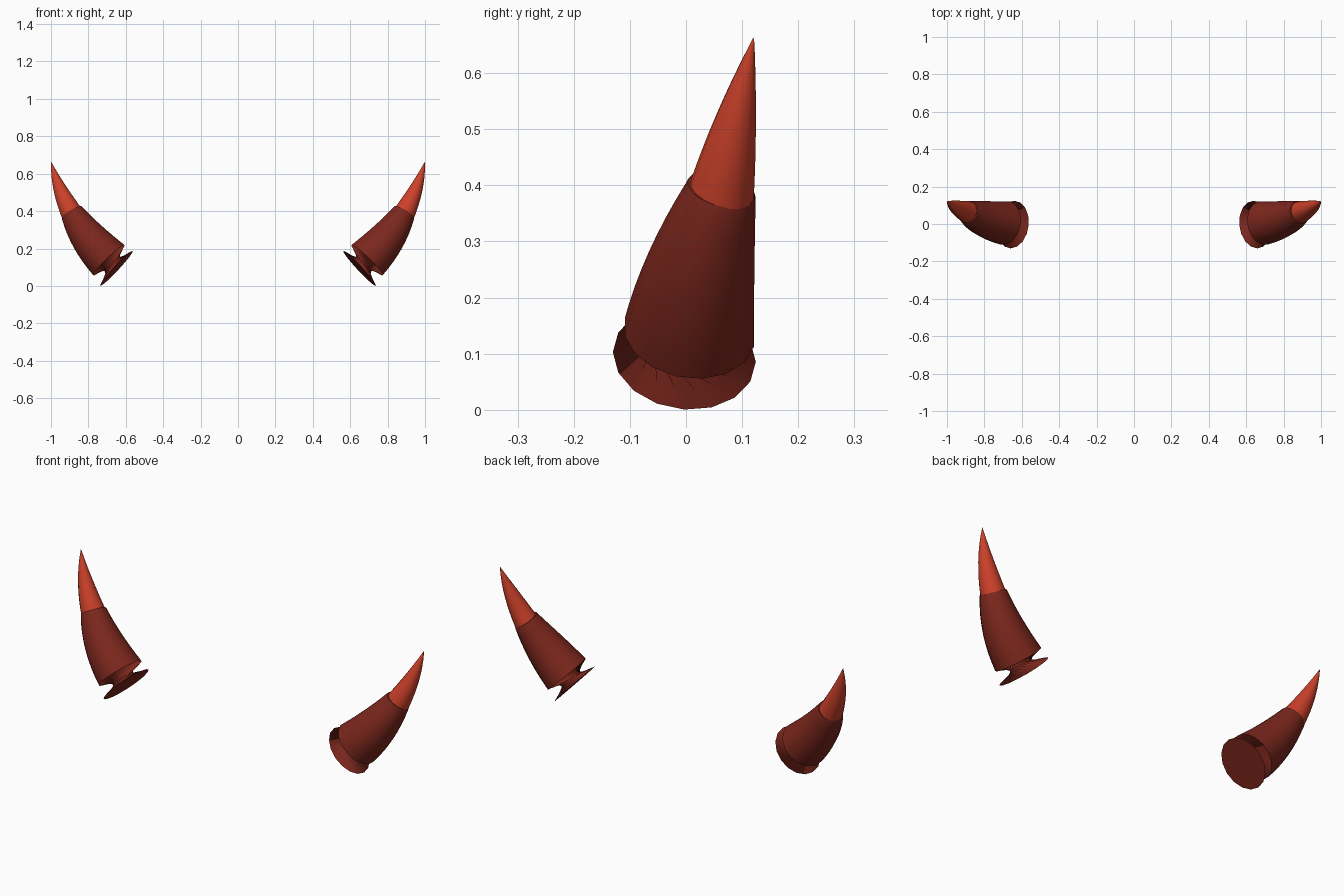
import bpy, bmesh, math
from mathutils import Vector

if "Cube" in bpy.data.objects:
    bpy.data.objects.remove(bpy.data.objects["Cube"])

SIDES = 16


def material(name, rgb):
    m = bpy.data.materials.new(name)
    m.diffuse_color = (*rgb, 1)
    m.use_nodes = True
    m.node_tree.nodes["Principled BSDF"].inputs["Base Color"].default_value = m.diffuse_color
    return m


def ring_points(center, normal, radius, twist=0):
    """Circle around center, facing along normal, turned by twist sides."""
    n = Vector(normal).normalized()
    v = Vector((0, 1, 0))
    v = (v - n * v.dot(n)).normalized()
    u = v.cross(n)
    pts = []
    for i in range(SIDES):
        a = math.tau * (i + 0.5 + twist) / SIDES
        pts.append(Vector(center) + radius * (u * math.cos(a) + v * math.sin(a)))
    return pts


def blend(a, b, c, t):
    """Quadratic through a (t=0), b (t=0.5) and c (t=1)."""
    a, b, c = Vector(a), Vector(b), Vector(c)
    return a * (1 - t) * (1 - 2 * t) + b * 4 * t * (1 - t) + c * t * (2 * t - 1)


def swept(stations, steps):
    """Rings along three stations of (center, normal, radius)."""
    rings = []
    for k in range(steps + 1):
        t = k / steps
        c = blend(*[s[0] for s in stations], t)
        n = blend(*[s[1] for s in stations], t)
        r = blend(*[(s[2], 0, 0) for s in stations], t).x
        rings.append(ring_points(c, n, r))
    return rings


def loft(name, rings, mat, cap_start=False, tip=None):
    bm = bmesh.new()
    loops = [[bm.verts.new(p) for p in r] for r in rings]
    for a, b in zip(loops, loops[1:]):
        for i in range(SIDES):
            j = (i + 1) % SIDES
            bm.faces.new((a[i], a[j], b[j], b[i]))
    if cap_start:
        bm.faces.new(loops[0][::-1])
    if tip:
        top = bm.verts.new(tip)
        for i in range(SIDES):
            bm.faces.new((loops[-1][i], loops[-1][(i + 1) % SIDES], top))
    bmesh.ops.recalc_face_normals(bm, faces=bm.faces)
    me = bpy.data.meshes.new(name)
    bm.to_mesh(me)
    bm.free()
    me.materials.append(mat)
    ob = bpy.data.objects.new(name, me)
    bpy.context.collection.objects.link(ob)
    bpy.context.view_layer.objects.active = ob
    ob.select_set(True)
    bpy.ops.object.shade_smooth_by_angle(angle=math.radians(40))
    ob.select_set(False)
    # Matching horn on the other side
    ob.modifiers.new("mirror", 'MIRROR').use_mirror_merge = False
    return ob


dark = material("dark_horn", (0.20, 0.020, 0.012))
bright = material("bright_tip", (0.60, 0.052, 0.023))

# Lower horn: tapering sleeve with a rounded lip
collar = ((0.69, 0.006, 0.138), (0.69, 0.12, 0.71), 0.118)
middle = ((0.80, 0.028, 0.258), (0.62, 0.17, 0.76), 0.097)
lip = ((0.884, 0.062, 0.385), (0.50, 0.24, 0.85), 0.065)
sleeve = swept((collar, middle, lip), 8)
sleeve.append(ring_points((0.888, 0.063, 0.393), lip[1], 0.062))
sleeve.append(ring_points((0.889, 0.064, 0.394), lip[1], 0.054))
loft("horn_sleeve", sleeve, dark)

# Base: disc joined to the sleeve by a pinched, twisted neck
base = [ring_points((0.65, -0.003, 0.094), (0.73, 0.10, 0.68), 0.128, twist=5.5),
        ring_points(*collar)]
loft("horn_base", base, dark, cap_start=True)

# Upper horn: bright curved point
root = ((0.886, 0.063, 0.383), (0.48, 0.24, 0.86), 0.060)
bend = ((0.952, 0.090, 0.520), (0.36, 0.20, 0.91), 0.036)
end = ((0.997, 0.119, 0.655), (0.20, 0.20, 0.96), 0.003)
loft("horn_tip", swept((root, bend, end), 8), bright, tip=(1.0, 0.12, 0.664))
